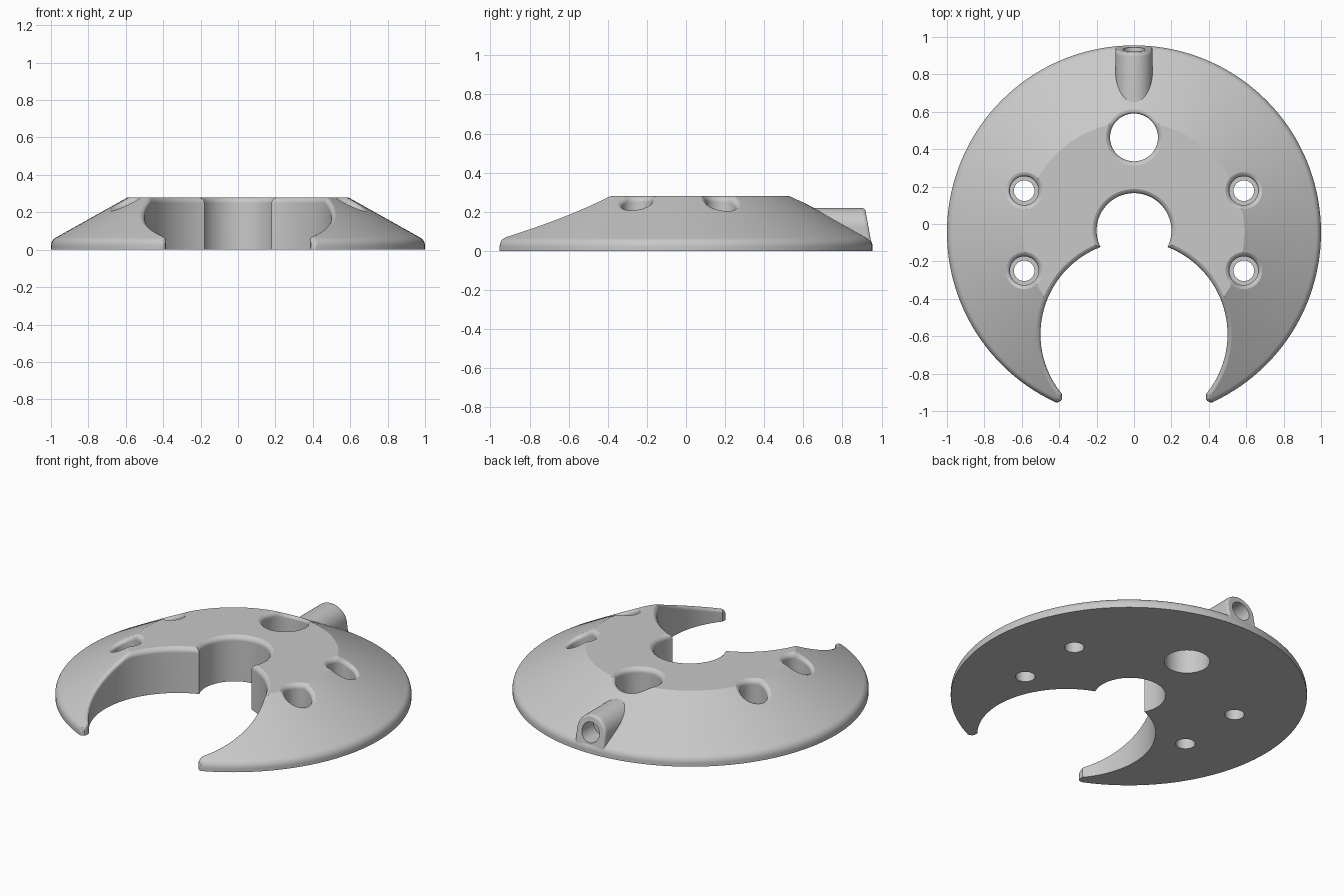
import bpy, bmesh
from math import sin, cos, pi, radians, sqrt, acos, hypot

if "Cube" in bpy.data.objects:
    bpy.data.objects.remove(bpy.data.objects["Cube"])

CY = -0.045                      # centre of the disc in y
TOP, TOP_R, SLOPE = 0.28, 0.59, 0.56
RIM_R, RIM_Z, RIM_A = 0.05, 0.021, 60.75
FILLET = 0.03


def loft(name, rings):
    """Closed solid through rings that all have the same number of points."""
    bm = bmesh.new()
    loops = [[bm.verts.new(p) for p in ring] for ring in rings]
    for a, b in zip(loops, loops[1:]):
        for i in range(len(a)):
            j = (i + 1) % len(a)
            bm.faces.new((a[i], a[j], b[j], b[i]))
    bm.faces.new(loops[0])
    bm.faces.new(loops[-1])
    bmesh.ops.recalc_face_normals(bm, faces=bm.faces)
    mesh = bpy.data.meshes.new(name)
    bm.to_mesh(mesh)
    bm.free()
    obj = bpy.data.objects.new(name, mesh)
    bpy.context.collection.objects.link(obj)
    return obj


def circle(x, y, r, n=48):
    return [(x + r * cos(2 * pi * i / n), y + r * sin(2 * pi * i / n)) for i in range(n)]


def height(x, y):
    """Height of the upper surface of the disc."""
    r = hypot(x, y - CY)
    if r < TOP_R:
        return TOP
    d = r - (1 - RIM_R)
    if d < RIM_R * cos(radians(RIM_A)):
        return TOP - SLOPE * (r - TOP_R)
    return RIM_Z + sqrt(max(0, RIM_R ** 2 - d ** 2))


def flared_cutter(name, outline, floor=-0.1):
    """Vertical cutter whose rim rounds over to follow the upper surface."""
    steps = [(FILLET * (1 - cos(radians(a))), FILLET * (sin(radians(a)) - 1))
             for a in range(0, 61, 15)]
    steps.append((steps[-1][0] + 0.025, steps[-1][1] + 0.0145))
    rings = [[(x, y, floor) for x, y in outline(0)]]
    for off, dz in steps:
        rings.append([(x, y, max(0.005, height(x, y) + dz)) for x, y in outline(off)])
    rings.append([(x, y, 0.6) for x, y in outline(steps[-1][0])])
    return loft(name, rings)


def mouth_outline(off):
    """Large round mouth with a straight opening to the front."""
    r, w, cy = 0.5 + off, 0.385 + off, -0.59
    a0 = acos(w / r)
    n = 96
    arc = [(r * cos(t), cy + r * sin(t))
           for t in (-a0 + (pi + 2 * a0) * i / n for i in range(n + 1))]
    tip = [(w, -0.935), (w + 0.006, -0.946), (w + 0.02, -0.953),
           (w + 0.06, -0.957), (w + 0.06, -1.2)]
    return arc + [(-x, y) for x, y in tip] + tip[::-1]


def boolean(obj, other, operation):
    mod = obj.modifiers.new(operation.lower(), "BOOLEAN")
    mod.object, mod.operation, mod.solver = other, operation, "EXACT"
    bpy.context.view_layer.update()
    deps = bpy.context.evaluated_depsgraph_get()
    mesh = bpy.data.meshes.new_from_object(obj.evaluated_get(deps))
    obj.modifiers.clear()
    obj.data = mesh
    bpy.data.objects.remove(other)


# Disc: rounded rim, sloping shoulder and flat top
profile = [(1, 0)]
for i in range(7):
    a = radians(RIM_A * i / 6)
    profile.append((1 - RIM_R + RIM_R * cos(a), RIM_Z + RIM_R * sin(a)))
profile += [(0.974 - k * (0.974 - TOP_R) / 6, TOP - SLOPE * (0.974 - TOP_R) * (1 - k / 6))
            for k in range(1, 7)]
body = loft("horseshoe_disc", [[(x, y, z) for x, y in circle(0, CY, r, 144)]
                               for r, z in profile])

# Cord spout: arched block with a leaning, rounded end
AXIS_Z, SPOUT_R = 0.12, 0.1
arch = [(SPOUT_R * cos(pi * i / 24), SPOUT_R * sin(pi * i / 24)) for i in range(25)]
arch += [(-SPOUT_R, -SPOUT_R), (SPOUT_R, -SPOUT_R)]


def end_y(z):
    return 0.955 - 0.18 * z


rings = [[(x, 0.625, AXIS_Z + z) for x, z in arch]]
for scale, back in ((1, 0.02), (0.985, 0.011), (0.95, 0.004), (0.89, 0)):
    rings.append([(x * scale, end_y(AXIS_Z + z * scale) - back, AXIS_Z + z * scale)
                  for x, z in arch])
boolean(body, loft("spout", rings), "UNION")

# Bore in the spout
boolean(body, loft("spout_bore", [[(x, y, AXIS_Z + z) for x, z in circle(0, 0, 0.06)]
                                  for y in (0.82, 1.1)]), "DIFFERENCE")

# Mouth, round recess behind it, and rear hole
boolean(body, flared_cutter("mouth", mouth_outline), "DIFFERENCE")
boolean(body, flared_cutter("recess", lambda o: circle(0, -0.035, 0.2 + o, 72)), "DIFFERENCE")
boolean(body, flared_cutter("rear_hole", lambda o: circle(0, 0.463, 0.128 + o, 64)), "DIFFERENCE")

# Four counterbored screw holes
for x in (-0.587, 0.587):
    for y in (0.178, -0.25):
        boolean(body, flared_cutter("counterbore", lambda o: circle(x, y, 0.077 + o), 0.1),
                "DIFFERENCE")
        boolean(body, loft("screw_hole", [[(px, py, z) for px, py in circle(x, y, 0.055)]
                                          for z in (-0.1, 0.2)]), "DIFFERENCE")

# Plain grey finish
grey = bpy.data.materials.new("light_grey")
grey.use_nodes = True
colour = (0.58, 0.58, 0.58, 1)
grey.diffuse_color = colour
grey.node_tree.nodes["Principled BSDF"].inputs["Base Color"].default_value = colour
body.data.materials.clear()
body.data.materials.append(grey)
for poly in body.data.polygons:
    poly.material_index = 0

# Smooth curves, crisp edges
bpy.ops.object.select_all(action="DESELECT")
body.select_set(True)
bpy.context.view_layer.objects.active = body
bpy.ops.object.shade_smooth_by_angle(angle=radians(20))
weighted = body.modifiers.new("even_shading", "WEIGHTED_NORMAL")
weighted.keep_sharp = True
